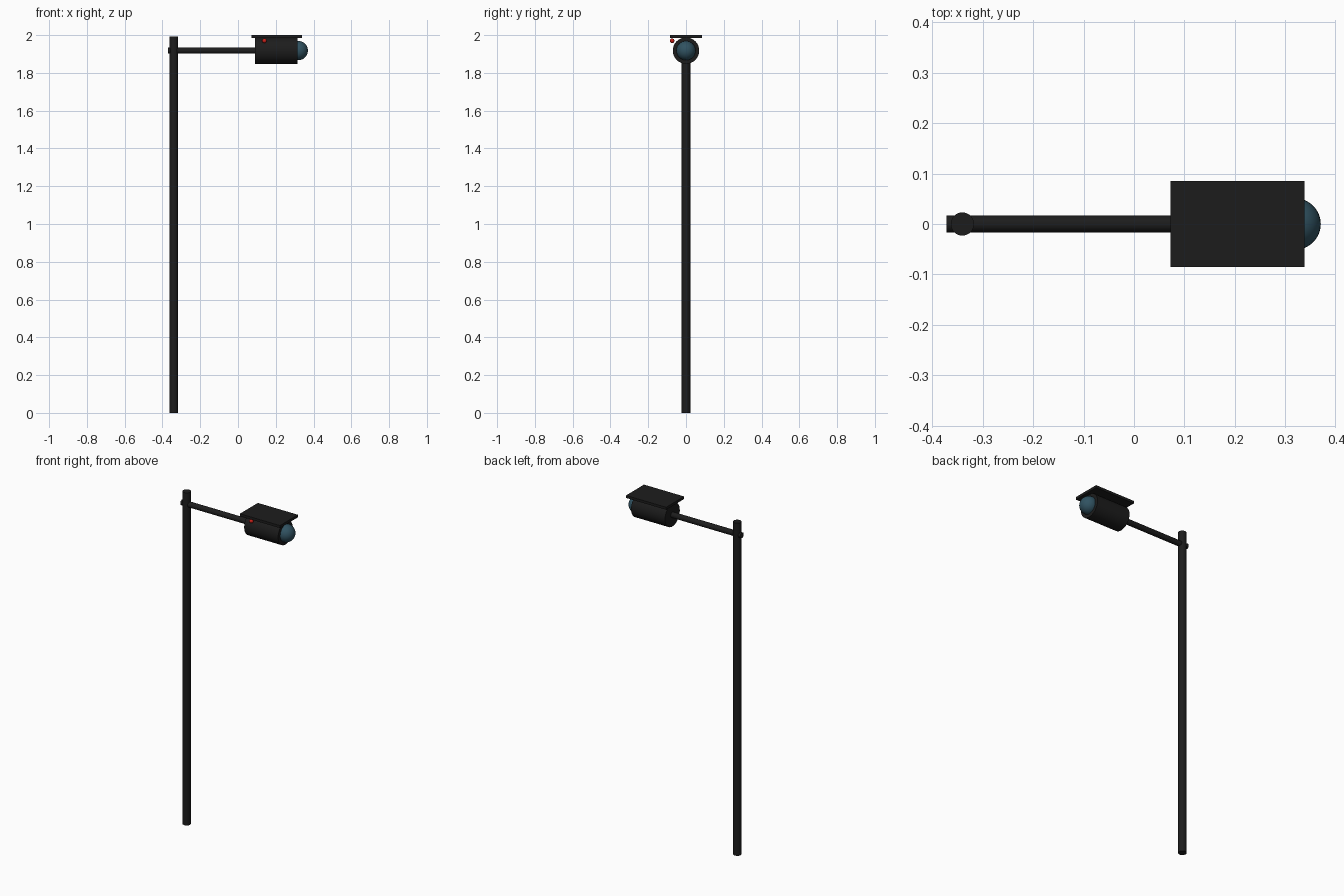
import bpy, math

if "Cube" in bpy.data.objects:
    bpy.data.objects.remove(bpy.data.objects["Cube"])

def material(name, rgb):
    m = bpy.data.materials.new(name)
    m.diffuse_color = (*rgb, 1)
    m.use_nodes = True
    m.node_tree.nodes["Principled BSDF"].inputs["Base Color"].default_value = m.diffuse_color
    return m

BLACK = material("black_metal", (0.012, 0.012, 0.012))
GLASS = material("lens_glass", (0.03, 0.085, 0.12))
RED = material("red_light", (0.6, 0.015, 0.01))

def finish(name, mat, smooth=True):
    o = bpy.context.object
    o.name = name
    o.data.materials.append(mat)
    if smooth:
        bpy.ops.object.shade_smooth_by_angle(angle=math.radians(35))
    return o

def rod(name, radius, start, end, axis, offset, mat, sides=32):
    # cylinder between two positions along x or z
    mid = (start + end) / 2
    loc = (mid, 0, offset) if axis == "x" else (offset, 0, mid)
    rot = (0, math.pi / 2, 0) if axis == "x" else (0, 0, 0)
    bpy.ops.mesh.primitive_cylinder_add(vertices=sides, radius=radius,
                                        depth=end - start, location=loc, rotation=rot)
    return finish(name, mat)

def ball(name, radius, loc, mat):
    bpy.ops.mesh.primitive_uv_sphere_add(segments=32, ring_count=16, radius=radius, location=loc)
    return finish(name, mat)

AXIS_Z = 1.918

# Upright pole and horizontal arm
rod("pole", 0.023, 0, 1.993, "z", -0.34, BLACK)
rod("arm", 0.0165, -0.371, 0.10, "x", AXIS_Z, BLACK)

# Camera housing with domed lens
rod("camera_housing", 0.07, 0.09, 0.315, "x", AXIS_Z, BLACK)
ball("lens", 0.051, (0.319, 0, AXIS_Z), GLASS)

# Flat sun shade over the housing
bpy.ops.mesh.primitive_cube_add(size=1, location=(0.205, 0, 1.9925))
bpy.context.object.scale = (0.266, 0.17, 0.015)
bpy.ops.object.transform_apply(location=False, rotation=False, scale=True)
finish("sun_shade", BLACK, False)

# Status light on the front side
ball("status_light", 0.012, (0.14, -0.073, 1.97), RED)
